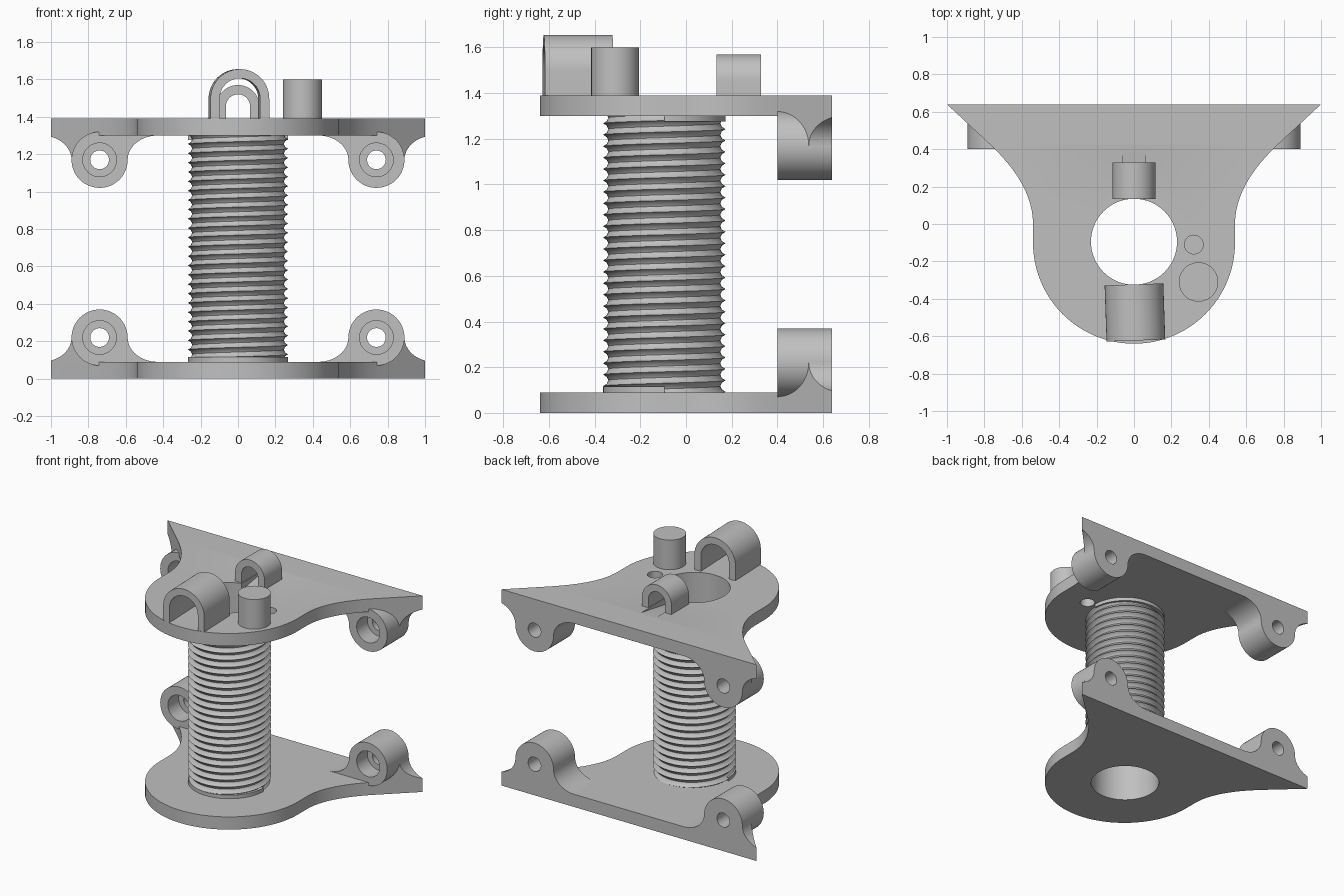
import bpy, bmesh
from math import pi, cos, sin, radians

if "Cube" in bpy.data.objects:
    bpy.data.objects.remove(bpy.data.objects["Cube"], do_unlink=True)

grey = bpy.data.materials.new("plain_grey")
grey.use_nodes = True
grey.diffuse_color = (0.53, 0.53, 0.53, 1)
grey.node_tree.nodes["Principled BSDF"].inputs["Base Color"].default_value = grey.diffuse_color

HEIGHT, THICK = 1.39, 0.09
CY, BORE = -0.095, 0.23      # tube centre line and bore radius
LUG_X, LUG_Z = 0.74, 0.22    # mounting lug centre


def finish(name, bm, recalc=True):
    if recalc:
        bmesh.ops.recalc_face_normals(bm, faces=bm.faces)
    me = bpy.data.meshes.new(name)
    bm.to_mesh(me)
    bm.free()
    me.materials.append(grey)
    ob = bpy.data.objects.new(name, me)
    bpy.context.collection.objects.link(ob)
    return ob


def prism(name, pts, lo, hi, place):
    """Closed profile extruded from lo to hi; place(a, b, depth) gives the 3D point."""
    bm = bmesh.new()
    ends = [[bm.verts.new(place(a, b, d)) for a, b in pts] for d in (lo, hi)]
    for ring in ends:
        bm.faces.new(ring)
    n = len(pts)
    for i in range(n):
        j = (i + 1) % n
        bm.faces.new((ends[0][i], ends[0][j], ends[1][j], ends[1][i]))
    return finish(name, bm)


def up(a, b, d):
    return (a, b, d)


def along_x(a, b, d):
    return (d, a, b)


def arc(cx, cy, rx, ry, a0, a1, n):
    return [(cx + rx * cos(radians(a0 + (a1 - a0) * i / n)),
             cy + ry * sin(radians(a0 + (a1 - a0) * i / n))) for i in range(n + 1)]


def circle(cx, cy, r, n=64):
    return arc(cx, cy, r, r, 0, 360, n)[:-1]


def boolean(ob, cutter, op="DIFFERENCE"):
    mod = ob.modifiers.new("cut", "BOOLEAN")
    mod.operation, mod.solver, mod.object = op, "EXACT", cutter
    bpy.context.view_layer.objects.active = ob
    bpy.ops.object.modifier_apply(modifier=mod.name)
    bpy.data.objects.remove(cutter, do_unlink=True)


def smooth(ob, angle=35):
    bpy.ops.object.select_all(action="DESELECT")
    ob.select_set(True)
    bpy.context.view_layer.objects.active = ob
    bpy.ops.object.shade_smooth_by_angle(angle=radians(angle))


# Plate outline: wide straight back, flared sides, round front
def flare(t):
    s = 1 - t
    return (s * s * 0.78 + (1 - s * s) * 0.54, s * s * 0.435 + 2 * s * t * 0.214)


side = [(1, 0.64)] + [flare(i / 12) for i in range(13)]
outline = side + arc(0, -0.1, 0.54, 0.54, 0, -180, 48) + [(-x, y) for x, y in reversed(side)]

# Lug web: two concave fillets rising from the plate to the boss
web = [(0.43, 0.06)] + arc(0.43, LUG_Z, 0.16, 0.13, -90, 0, 14)
web += arc(1.05, LUG_Z, 0.16, 0.13, 180, 270, 14) + [(1.05, 0.06)]

# Boss section: through hole with a wider counterbore at the front
boss = [(0.15, 0.40), (0.15, 0.64), (0.05, 0.64), (0.05, 0.52), (0.09, 0.52), (0.09, 0.40)]


def lug(prefix, sx, flip):
    def across(a, b, d):
        return (sx * a, d, flip(b))

    ob = prism(prefix + "_web", web, 0.40, 0.70, across)
    clip = prism("clip", outline, 0.03, 0.4, lambda a, b, d: (a, b, flip(d)))
    boolean(ob, clip, "INTERSECT")
    boolean(ob, prism("drill", circle(LUG_X, LUG_Z, 0.12, 48), 0.3, 0.8, across))
    smooth(ob)

    bm = bmesh.new()
    n = 48
    rings = [[bm.verts.new(across(LUG_X + r * cos(2 * pi * i / n),
                                  LUG_Z + r * sin(2 * pi * i / n), y)) for r, y in boss]
             for i in range(n)]
    for i in range(n):
        p, q = rings[i], rings[(i + 1) % n]
        for k in range(len(boss)):
            m = (k + 1) % len(boss)
            bm.faces.new((p[k], p[m], q[m], q[k]))
    smooth(finish(prefix + "_boss", bm))


# Bottom and top plates with their lugs
plates = {}
for level, flip in (("bottom", lambda z: z), ("top", lambda z: HEIGHT - z)):
    plate = prism(level + "_plate", outline, 0, THICK, lambda a, b, d: (a, b, flip(d)))
    boolean(plate, prism("drill", circle(0, CY, BORE), -1, 3, up))
    for label, sx in (("left", 1), ("right", -1)):
        lug(level + "_" + label + "_lug", sx, flip)
    plates[level] = plate

# Top plate: wire hole and a sloped channel running into the bore
boolean(plates["top"], prism("drill", circle(0.32, -0.11, 0.05, 32), 1, 2, up))
ramp = [(0.415, HEIGHT), (0.415, HEIGHT + 0.05), (0.05, HEIGHT + 0.05), (0.05, HEIGHT - 0.06)]
boolean(plates["top"], prism("ramp", ramp, -0.06, 0.06, along_x))
for plate in plates.values():
    smooth(plate)

# Threaded tube: helical groove outside, plain bore inside
PITCH, TURNS, STEPS = 0.05, 26, 64
groove = [(0, 0.268), (0.2, 0.252), (0.5, 0.245), (0.8, 0.252), (1, 0.268)]
bm = bmesh.new()
rows = []
for i in range(TURNS * STEPS + 1):
    t = i / STEPS
    c, s = cos(2 * pi * t), sin(2 * pi * t)
    rows.append([bm.verts.new((r * c, CY + r * s, 0.03 + PITCH * (t + f))) for f, r in groove])
for p, q in zip(rows, rows[1:]):
    for k in range(len(groove) - 1):
        bm.faces.new((p[k], q[k], q[k + 1], p[k + 1]))
bmesh.ops.remove_doubles(bm, verts=bm.verts, dist=0.0001)
wall = [[bm.verts.new((x, y, z)) for x, y in circle(0, CY, BORE)]
        for z in (THICK, HEIGHT - THICK)]
for i in range(len(wall[0])):
    bm.faces.new((wall[0][i - 1], wall[1][i - 1], wall[1][i], wall[0][i]))
smooth(finish("threaded_tube", bm, recalc=False), 40)

# Half collars where the thread runs out
for name, a0, lo in (("bottom_collar", 180, THICK - 0.01), ("top_collar", 0, 1.275)):
    ring = arc(0, CY, 0.268, 0.268, a0, a0 + 180, 32) + arc(0, CY, 0.238, 0.238, a0 + 180, a0, 32)
    smooth(prism(name, ring, lo, lo + 0.035, up))


# Cable arches on the top plate
def arch(name, r_out, r_in, spring, length, x, y, turn):
    pts = [(r_out, HEIGHT)] + arc(0, spring, r_out, r_out, 0, 180, 32) + [(-r_out, HEIGHT)]
    pts += [(-r_in, HEIGHT)] + arc(0, spring, r_in, r_in, 180, 0, 32) + [(r_in, HEIGHT)]
    ob = prism(name, pts, -length / 2, length / 2, lambda a, b, d: (a, d, b))
    ob.location = (x, y, 0)
    ob.rotation_euler.z = radians(turn)
    smooth(ob)


arch("front_arch", 0.157, 0.108, 1.498, 0.30, 0.005, -0.473, 2)
arch("back_arch", 0.115, 0.065, 1.455, 0.195, 0, 0.23, 0)

# Round post beside the bore
smooth(prism("post", circle(0.345, -0.31, 0.105), HEIGHT - 0.01, 1.60, up))
